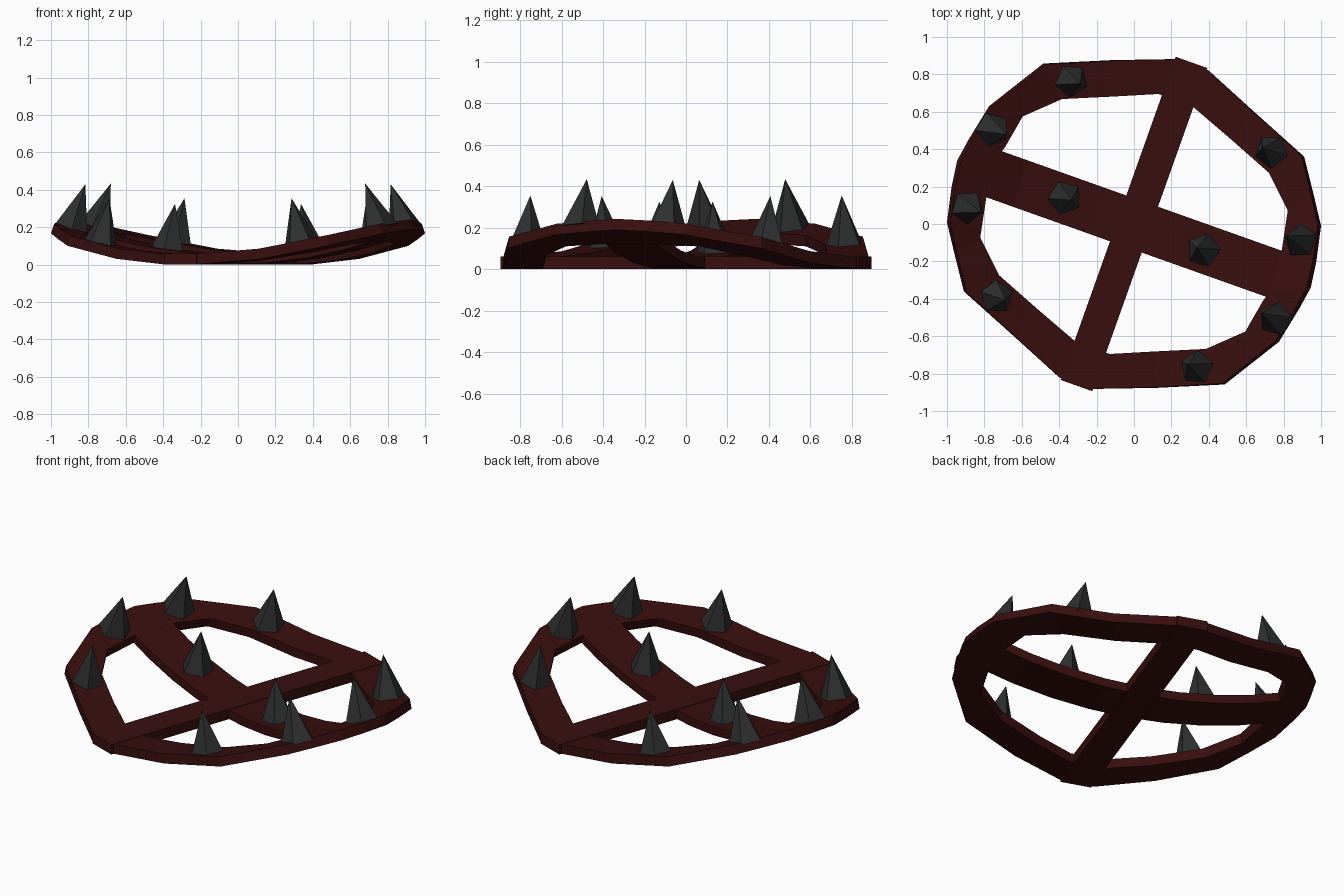
import bpy, bmesh, math
from mathutils import Vector, Matrix

if "Cube" in bpy.data.objects:
    bpy.data.objects.remove(bpy.data.objects["Cube"])

R, T = 2.75, 0.056                      # bend radius, plate thickness
U = Vector((0.942, -0.335, 0)).normalized()   # direction that curls up
V = Vector((-U.y, U.x, 0))                    # flat axis


def material(name, rgb):
    m = bpy.data.materials.new(name)
    m.diffuse_color = (*rgb, 1)
    m.use_nodes = True
    m.node_tree.nodes["Principled BSDF"].inputs["Base Color"].default_value = m.diffuse_color
    return m


RED = material("dark red", (0.040, 0.0045, 0.0045))
GREY = material("charcoal", (0.027, 0.028, 0.028))


def bent(u, v, w):
    """Point at plan position u (measured on the underside), raised by w along the normal."""
    a = math.asin(u / R)
    r = R - w
    return U * (r * math.sin(a)) + V * v + Vector((0, 0, R - r * math.cos(a)))


def finish(name, bm, mat):
    bmesh.ops.recalc_face_normals(bm, faces=bm.faces)
    me = bpy.data.meshes.new(name)
    bm.to_mesh(me)
    bm.free()
    me.materials.append(mat)
    ob = bpy.data.objects.new(name, me)
    bpy.context.collection.objects.link(ob)
    return ob


def strip(name, sections, closed):
    """Skin a list of four-point cross-sections."""
    bm = bmesh.new()
    rings = [[bm.verts.new(p) for p in s] for s in sections]
    n = len(rings)
    for i in range(n if closed else n - 1):
        a, b = rings[i], rings[(i + 1) % n]
        for k in range(4):
            j = (k + 1) % 4
            bm.faces.new((a[k], a[j], b[j], b[k]))
    if not closed:
        bm.faces.new(rings[0])
        bm.faces.new(rings[-1])
    return finish(name, bm, RED)


# Rim: half the plan outline (outer x, y, inner x, y), turned 180 degrees for the rest
half = [(0.23, 0.882, 0.13, 0.695), (0.40, 0.82, 0.30, 0.64),
        (0.65, 0.593, 0.51, 0.46), (0.91, 0.36, 0.72, 0.275),
        (0.96, 0.16, 0.822, 0.072), (1.0, -0.01, 0.79, -0.14),
        (0.975, -0.20, 0.76, -0.22), (0.945, -0.34, 0.72, -0.37),
        (0.885, -0.45, 0.69, -0.41), (0.775, -0.63, 0.595, -0.575),
        (0.485, -0.858, 0.385, -0.668), (0.12, -0.876, 0.10, -0.682)]
sections = []
for s in (1, -1):
    for ox, oy, ix, iy in half:
        o, i = Vector((ox, oy, 0)) * s, Vector((ix, iy, 0)) * s
        uo, vo, ui, vi = o.dot(U), o.dot(V), i.dot(U) * R / (R - T), i.dot(V)
        sections.append([bent(uo, vo, 0), bent(uo, vo, T),
                         bent(ui, vi, T), bent(ui, vi, 0)])
strip("rim", sections, True)

# Wide curved crossbar
sections = []
for k in range(9):
    u = -0.88 + 0.22 * k
    sections.append([bent(u, -0.13, 0.002), bent(u, -0.13, T - 0.002),
                     bent(u, 0.13, T - 0.002), bent(u, 0.13, 0.002)])
strip("wide_crossbar", sections, False)

# Narrow straight crossbar
sections = [[U * u + V * v + Vector((0, 0, z))
             for u, z in ((-0.09, 0), (-0.09, 0.06), (0.09, 0.06), (0.09, 0))]
            for v in (-0.917, 0.917)]
strip("narrow_crossbar", sections, False)

# Five-sided spikes standing along the surface normal (x, y, turn in degrees)
spikes = [(-0.335, 0.768, 50), (-0.755, 0.505, 110), (-0.89, 0.09, 55),
          (-0.735, -0.39, 90), (-0.37, 0.14, 38)]
H, RAD, SINK = 0.255, 0.097, 0.012
count = 0
for s in (1, -1):
    for x, y, turn in spikes:
        count += 1
        p = Vector((x, y, 0)) * s
        u, v = p.dot(U) * R / (R - T), p.dot(V)
        base = bent(u, v, T - SINK)
        normal = (bent(u, v, 1) - bent(u, v, 0)).normalized()
        tilt = Vector((0, 0, 1)).rotation_difference(normal).to_matrix().to_4x4()
        ang = math.radians(turn + (0 if s > 0 else 180))
        bm = bmesh.new()
        bmesh.ops.create_cone(bm, cap_ends=True, segments=5, radius1=RAD, radius2=0,
                              depth=H, matrix=Matrix.Translation((0, 0, H / 2)))
        bmesh.ops.remove_doubles(bm, verts=bm.verts, dist=1e-5)
        # create_cone starts its first corner on +y
        bm.transform(Matrix.Translation(base) @ tilt
                     @ Matrix.Rotation(ang - math.pi / 2, 4, 'Z'))
        finish(f"spike_{count}", bm, GREY)
